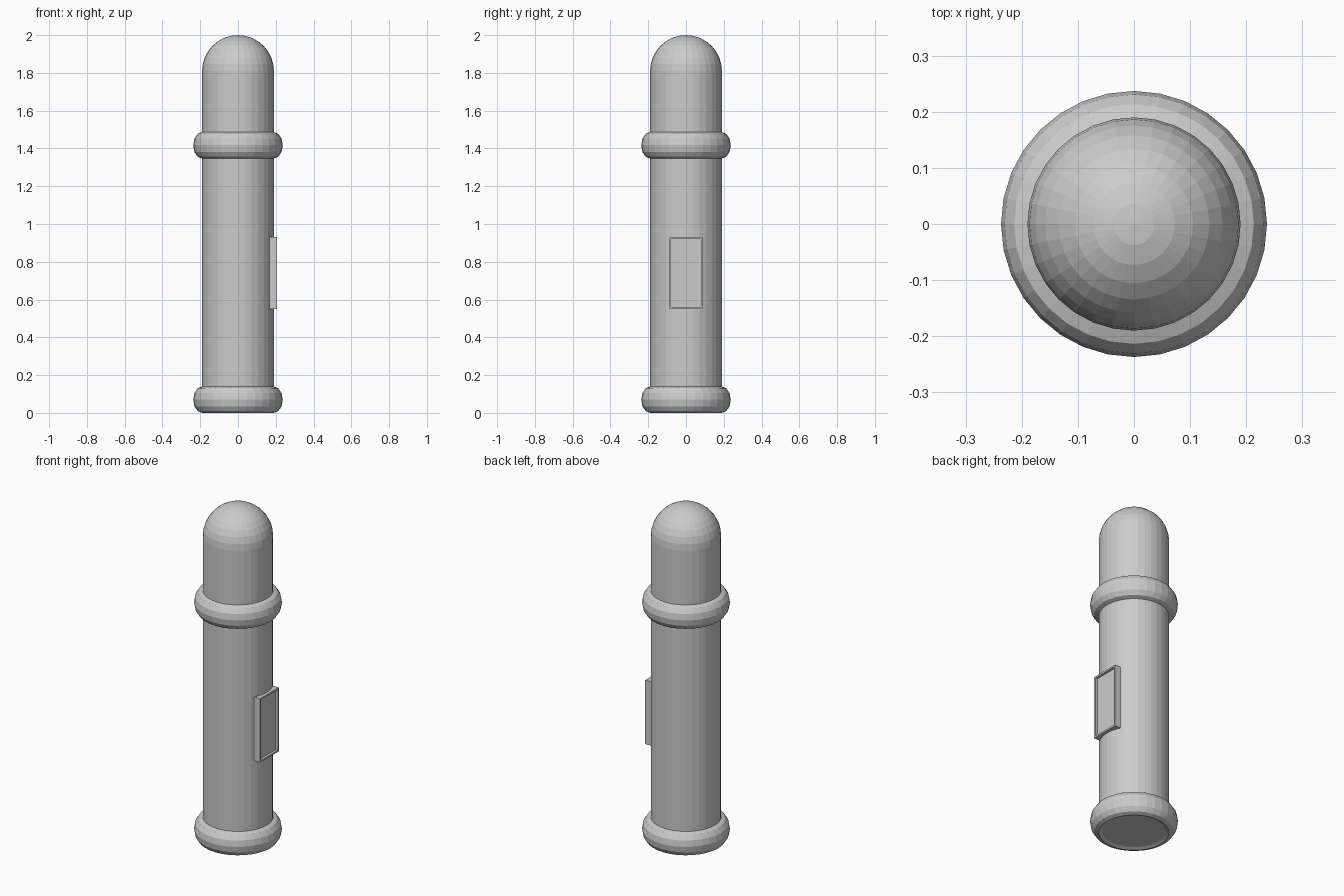
import bpy, bmesh, math

if "Cube" in bpy.data.objects:
    bpy.data.objects.remove(bpy.data.objects["Cube"])

SEG = 32
R = 0.19

grey = bpy.data.materials.new("plain_grey")
grey.diffuse_color = (0.6, 0.6, 0.6, 1)
grey.use_nodes = True
grey.node_tree.nodes["Principled BSDF"].inputs["Base Color"].default_value = grey.diffuse_color


def finish(bm, name):
    bmesh.ops.recalc_face_normals(bm, faces=bm.faces)
    me = bpy.data.meshes.new(name)
    bm.to_mesh(me)
    bm.free()
    me.materials.append(grey)
    ob = bpy.data.objects.new(name, me)
    bpy.context.collection.objects.link(ob)
    return ob


def lathe(name, profile, closed=False):
    """Spin an (r, z) profile around the z axis."""
    bm = bmesh.new()
    vs = [bm.verts.new((r, 0, z)) for r, z in profile]
    pairs = list(zip(vs, vs[1:])) + ([(vs[-1], vs[0])] if closed else [])
    edges = [bm.edges.new(p) for p in pairs]
    bmesh.ops.spin(bm, geom=vs + edges, cent=(0, 0, 0), axis=(0, 0, 1),
                   angle=math.tau, steps=SEG, use_duplicate=False)
    bmesh.ops.remove_doubles(bm, verts=bm.verts, dist=1e-5)
    return finish(bm, name)


# Post with a rounded top
dome = [(R * math.cos(a), 2 - R + R * math.sin(a))
        for a in (i * math.pi / 16 for i in range(8))]
lathe("post", [(0, 0.008), (R, 0.008)] + dome + [(0, 2.0)])

# Rounded collars: tall elliptical rings
for name, z in (("base_collar", 0.07), ("upper_collar", 1.417)):
    lathe(name, [(R + 0.047 * math.cos(a), z + 0.07 * math.sin(a))
                 for a in (i * math.tau / 12 for i in range(12))], closed=True)

# Access panel with a raised rim around a recessed face
bm = bmesh.new()
bmesh.ops.create_cube(bm, size=1)
for v in bm.verts:
    v.co = (0.186 + v.co.x * 0.042, v.co.y * 0.176, 0.74 + v.co.z * 0.38)
front = max(bm.faces, key=lambda f: f.calc_center_median().x)
bmesh.ops.inset_region(bm, faces=[front], thickness=0.014)
ext = bmesh.ops.extrude_face_region(bm, geom=[front])
bmesh.ops.translate(bm, vec=(-0.014, 0, 0),
                    verts=[g for g in ext["geom"] if isinstance(g, bmesh.types.BMVert)])
if front.is_valid:
    bmesh.ops.delete(bm, geom=[front], context="FACES_ONLY")
finish(bm, "access_panel")
